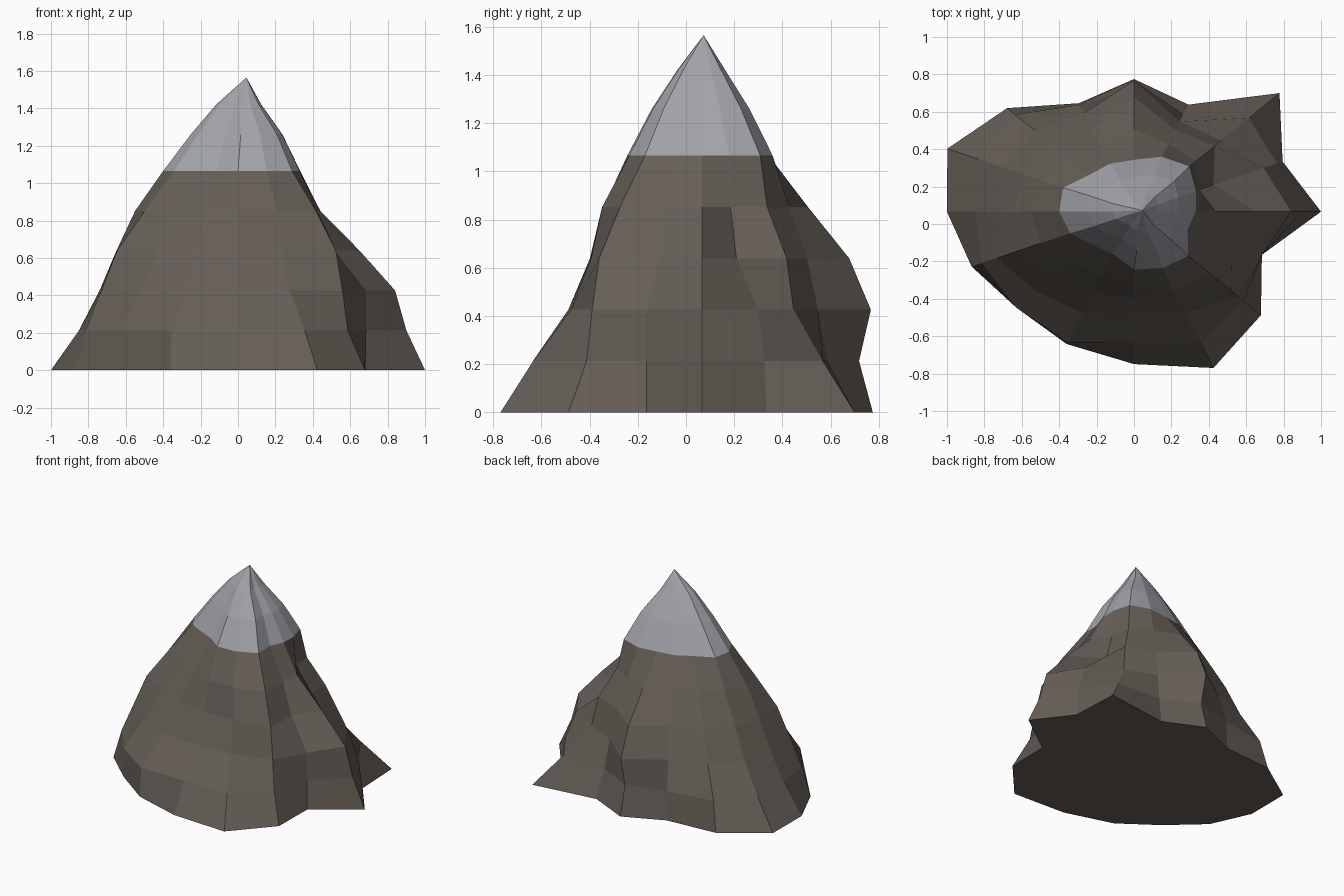
import bpy
import bmesh
from math import cos, sin, tau

cube = bpy.data.objects.get("Cube")
if cube:
    bpy.data.objects.remove(cube, do_unlink=True)


def make_material(name, colour):
    material = bpy.data.materials.new(name)
    material.use_nodes = True
    material.diffuse_color = (*colour, 1)
    shader = material.node_tree.nodes["Principled BSDF"]
    shader.inputs["Base Color"].default_value = (*colour, 1)
    shader.inputs["Roughness"].default_value = 0.9
    return material


rock = make_material("brown rock", (0.13, 0.112, 0.094))
snow = make_material("grey snow", (0.36, 0.37, 0.40))

# Radius of each ridge or gully in percent, from the foot up to the snow line,
# going round anticlockwise from the left side (+x)
ridges = [
    (100, 90, 84, 65, 44, 33),
    (86, 83, 75, 46, 38, 36),
    (110, 87, 66, 61, 47, 42),
    (76, 69, 64, 58, 48, 39),
    (87, 80, 86, 75, 54, 34),
    (77, 76, 70, 59, 46, 34),
    (96, 90, 75, 64, 50, 34),
    (108, 90, 75, 64, 52, 41),
    (100, 85, 74, 65, 55, 40),
    (94, 88, 79, 70, 54, 37),
    (89, 89, 74, 60, 46, 31),
    (94, 93, 72, 58, 45, 30),
    (100, 86, 68, 57, 50, 38),
    (111, 93, 72, 61, 55, 40),
    (96, 83, 79, 74, 59, 41),
    (74, 74, 74, 56, 46, 31),
]
SNOW_LEVEL = len(ridges[0]) - 1
STEP = 0.213
CENTRE_Y = 0.066
DEPTH = 0.815


def ring_point(index, radius, z, shift=0):
    angle = tau * index / len(ridges)
    return (shift + radius * cos(angle), CENTRE_Y + DEPTH * radius * sin(angle), z)


bm = bmesh.new()
rings = []

# Rock slopes up to the snow line
for level in range(SNOW_LEVEL + 1):
    rings.append([bm.verts.new(ring_point(i, ridge[level] / 100, STEP * level))
                  for i, ridge in enumerate(ridges)])

# Snow cap narrowing to the peak
for scale, z, shift in ((0.67, 1.26, 0.015), (0.33, 1.42, 0.015)):
    rings.append([bm.verts.new(ring_point(i, scale * ridge[-1] / 100, z, shift))
                  for i, ridge in enumerate(ridges)])
peak = bm.verts.new((0.045, 0.073, 1.565))

# Faces between neighbouring rings, the fan at the peak and the underside
count = len(ridges)
for level, (lower, upper) in enumerate(zip(rings, rings[1:])):
    for i in range(count):
        j = (i + 1) % count
        face = bm.faces.new((lower[i], lower[j], upper[j], upper[i]))
        face.material_index = int(level >= SNOW_LEVEL)
for i in range(count):
    face = bm.faces.new((rings[-1][i], rings[-1][(i + 1) % count], peak))
    face.material_index = 1
bm.faces.new(list(reversed(rings[0])))

mesh = bpy.data.meshes.new("mountain")
bm.to_mesh(mesh)
bm.free()
mesh.materials.append(rock)
mesh.materials.append(snow)
mountain = bpy.data.objects.new("mountain", mesh)
bpy.context.collection.objects.link(mountain)
